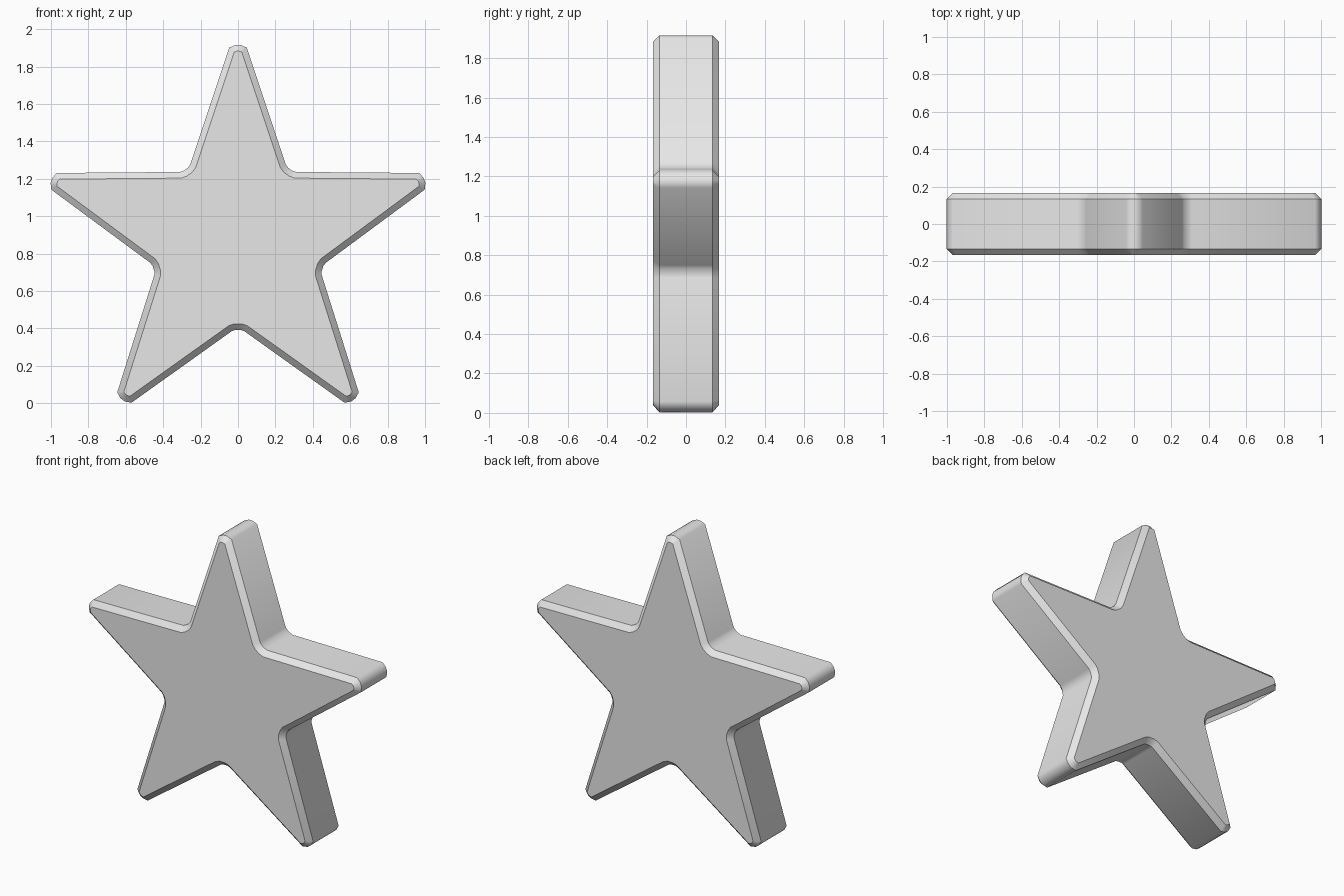
import bpy
import bmesh
from math import sin, cos, pi

cube = bpy.data.objects.get("Cube")
if cube:
    bpy.data.objects.remove(cube, do_unlink=True)

CENTRE_Z = 0.867
HALF_DEPTH = 0.167
CHAMFER = 0.033

# (sideways, outward) points of one blunt tip and one blunt valley
TIP = [(0.047, 1.034), (0.014, 1.049), (-0.014, 1.049), (-0.047, 1.034)]
VALLEY = [(0.033, 0.481), (0.013, 0.475), (-0.013, 0.475), (-0.033, 0.481)]


def outline():
    """Five tips and five valleys, walked anticlockwise from the top."""
    points = []
    for i in range(10):
        angle = pi / 2 + i * pi / 5
        for side, out in (VALLEY if i % 2 else TIP):
            x = out * cos(angle) + side * sin(angle)
            z = out * sin(angle) - side * cos(angle)
            points.append((x, z + CENTRE_Z))
    return points


grey = bpy.data.materials.new("light grey")
grey.use_nodes = True
colour = (0.8, 0.8, 0.8, 1)
grey.diffuse_color = colour
grey.node_tree.nodes["Principled BSDF"].inputs["Base Color"].default_value = colour

# Thick star slab
bm = bmesh.new()
front = bm.faces.new([bm.verts.new((x, -HALF_DEPTH, z)) for x, z in outline()])
slab = bmesh.ops.extrude_face_region(bm, geom=[front], use_keep_orig=True)
back = [v for v in slab["geom"] if isinstance(v, bmesh.types.BMVert)]
bmesh.ops.translate(bm, verts=back, vec=(0, 2 * HALF_DEPTH, 0))
bmesh.ops.recalc_face_normals(bm, faces=bm.faces)

# Chamfered rims on both flat faces
rims = [e for e in bm.edges if abs(e.verts[0].co.y - e.verts[1].co.y) < 0.001]
bmesh.ops.bevel(bm, geom=rims, offset=CHAMFER, segments=1, affect='EDGES',
                clamp_overlap=False)
bmesh.ops.recalc_face_normals(bm, faces=bm.faces)

# Smooth around the sides, crisp along both edges of each chamfer
for face in bm.faces:
    face.smooth = True
for edge in bm.edges:
    a, b = edge.verts
    edge.smooth = abs(a.co.y - b.co.y) > 0.001

mesh = bpy.data.meshes.new("star")
bm.to_mesh(mesh)
bm.free()
mesh.materials.append(grey)
star = bpy.data.objects.new("star", mesh)
bpy.context.collection.objects.link(star)
